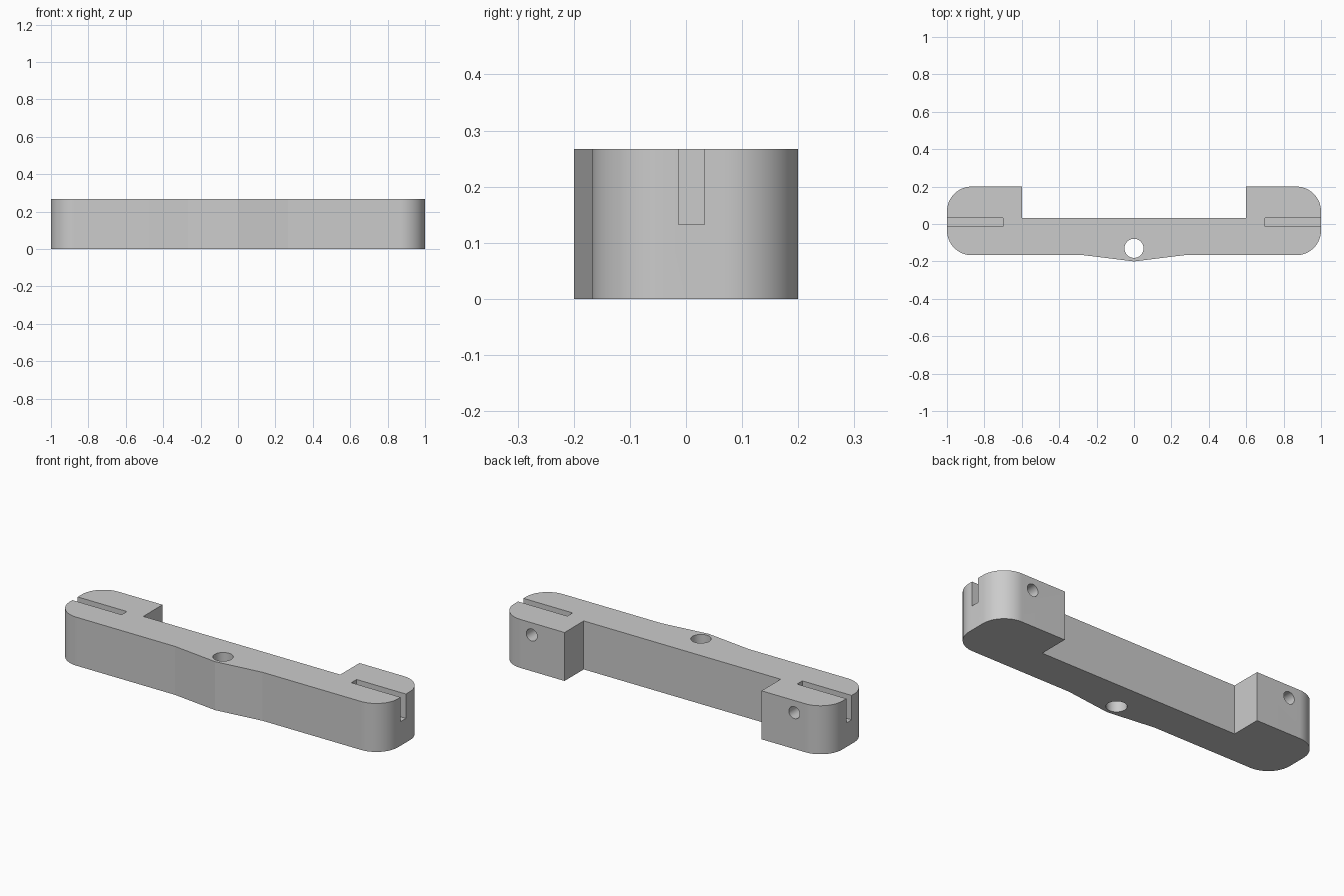
import bpy
import bmesh
from math import sin, cos, pi, radians
from mathutils import Vector

default = bpy.data.objects.get("Cube")
if default:
    bpy.data.objects.remove(default, do_unlink=True)

HEIGHT = 0.267
BACK, FRONT, TIP = 0.2, -0.167, -0.2
CORNER = 0.133

grey = bpy.data.materials.new("plain grey")
grey.use_nodes = True
colour = (0.6, 0.6, 0.6, 1)
grey.diffuse_color = colour
grey.node_tree.nodes["Principled BSDF"].inputs["Base Color"].default_value = colour


def arc(cx, cy, start, steps=24):
    """Quarter circle of points, counter-clockwise from the start angle."""
    angles = [start + pi / 2 * i / steps for i in range(steps + 1)]
    return [(cx + CORNER * cos(a), cy + CORNER * sin(a)) for a in angles]


def prism(name, outline, bottom, top):
    """Extrude a closed outline straight up."""
    bm = bmesh.new()
    base = bm.faces.new([bm.verts.new((x, y, bottom)) for x, y in outline])
    side = bmesh.ops.extrude_face_region(bm, geom=[base])["geom"]
    verts = [v for v in side if isinstance(v, bmesh.types.BMVert)]
    bmesh.ops.translate(bm, verts=verts, vec=Vector((0, 0, top - bottom)))
    bmesh.ops.recalc_face_normals(bm, faces=bm.faces)
    mesh = bpy.data.meshes.new(name)
    bm.to_mesh(mesh)
    bm.free()
    mesh.materials.append(grey)
    obj = bpy.data.objects.new(name, mesh)
    bpy.context.collection.objects.link(obj)
    return obj


def circle(cx, cy, radius, sides=64):
    return [(cx + radius * cos(2 * pi * i / sides), cy + radius * sin(2 * pi * i / sides))
            for i in range(sides)]


def cut(body, cutter):
    """Subtract the cutter from the body and discard it."""
    mod = body.modifiers.new(cutter.name, "BOOLEAN")
    mod.operation = "DIFFERENCE"
    mod.solver = "EXACT"
    mod.object = cutter
    bpy.context.view_layer.objects.active = body
    bpy.ops.object.modifier_apply(modifier=mod.name)
    bpy.data.objects.remove(cutter, do_unlink=True)


# Bar outline: right half from the front point round to the back recess
half = [(0.267, FRONT)]
half += arc(1 - CORNER, FRONT + CORNER, -pi / 2)
half += arc(1 - CORNER, BACK - CORNER, 0)
half += [(0.6, BACK), (0.6, 0.033)]
outline = [(0, TIP)] + half + [(-x, y) for x, y in reversed(half)]
bar = prism("bar", outline, 0, HEIGHT)

# Pivot hole through the middle
cut(bar, prism("pivot_hole", circle(0, -0.13, 0.051), -0.1, 0.4))

for s in (-1, 1):
    # Slot open at the end and at the top
    slot = [(s * 0.7, -0.013), (s * 1.1, -0.013), (s * 1.1, 0.033), (s * 0.7, 0.033)]
    cut(bar, prism("slot", slot, 0.133, 0.4))
    # Screw hole from the back face into the slot
    screw = prism("screw_hole", circle(0, 0, 0.033), 0, 0.28)
    screw.rotation_euler.x = radians(-90)
    screw.location = (s * 0.8, 0.02, 0.2)
    cut(bar, screw)

# Smooth rounded walls, crisp edges elsewhere
bpy.ops.object.select_all(action="DESELECT")
bar.select_set(True)
bpy.context.view_layer.objects.active = bar
bpy.ops.object.shade_smooth_by_angle(angle=radians(6.5))
